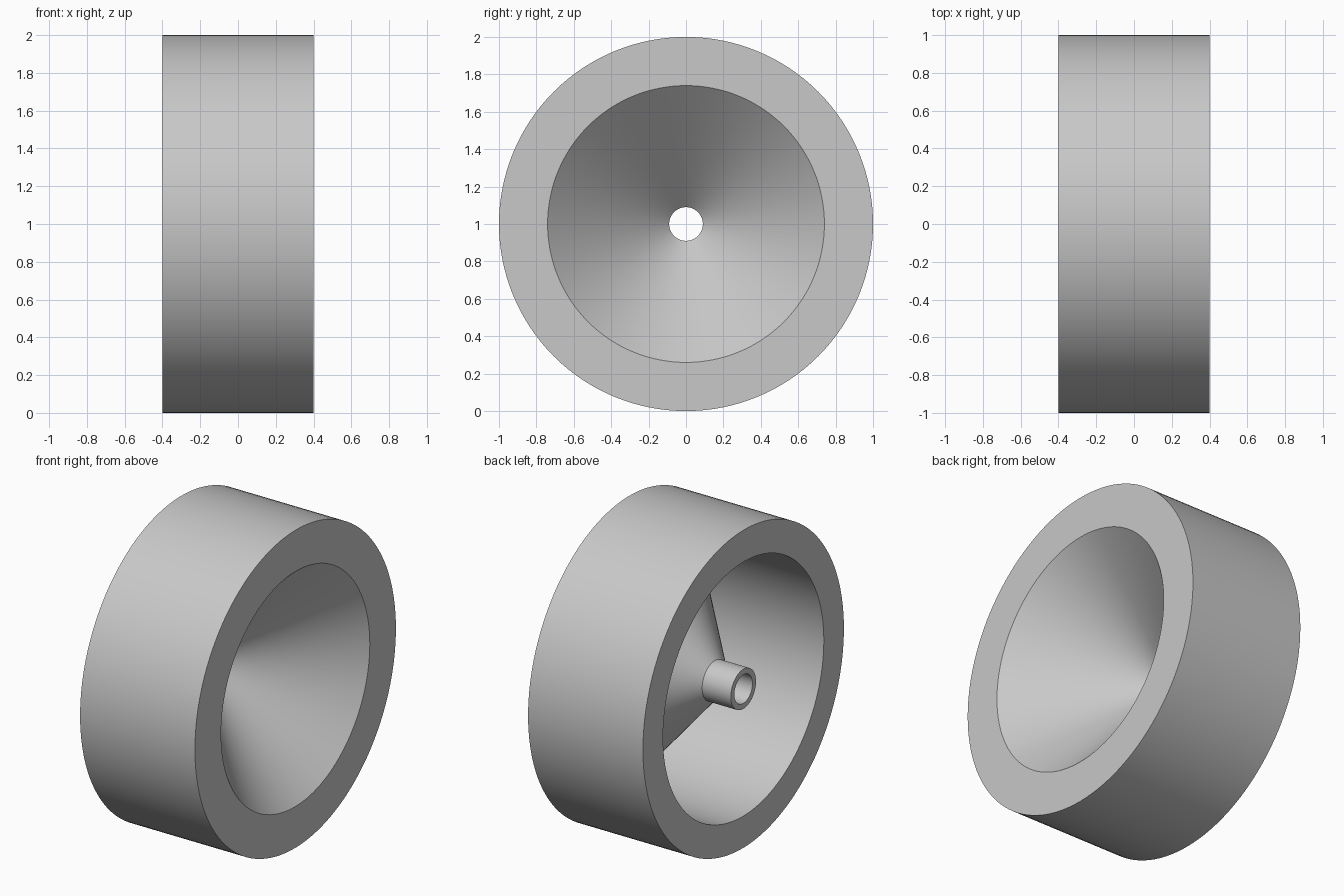
import bpy, bmesh, math
from mathutils import Vector

cube = bpy.data.objects.get("Cube")
if cube:
    bpy.data.objects.remove(cube, do_unlink=True)

CENTRE = Vector((0, 0, 1))
HALF_WIDTH = 0.4
SEGMENTS = 128

grey = bpy.data.materials.new("plain grey")
grey.use_nodes = True
colour = (0.58, 0.58, 0.58, 1)
grey.diffuse_color = colour
grey.node_tree.nodes["Principled BSDF"].inputs["Base Color"].default_value = colour


def lathe(name, profile):
    """Turn a closed (x, radius) outline around the horizontal axle."""
    bm = bmesh.new()
    verts = [bm.verts.new(CENTRE + Vector((x, 0, r))) for x, r in profile]
    edges = [bm.edges.new((v, verts[i - 1])) for i, v in enumerate(verts)]
    bmesh.ops.spin(bm, geom=verts + edges, cent=CENTRE, axis=(1, 0, 0),
                   angle=math.tau, steps=SEGMENTS, use_merge=True)
    bmesh.ops.remove_doubles(bm, verts=bm.verts, dist=0.0001)
    bmesh.ops.recalc_face_normals(bm, faces=bm.faces)
    mesh = bpy.data.meshes.new(name)
    bm.to_mesh(mesh)
    bm.free()
    mesh.materials.append(grey)
    obj = bpy.data.objects.new(name, mesh)
    bpy.context.collection.objects.link(obj)
    bpy.ops.object.select_all(action="DESELECT")
    obj.select_set(True)
    bpy.context.view_layer.objects.active = obj
    bpy.ops.object.shade_smooth_by_angle(angle=math.radians(25))
    return obj


# Wide outer ring
lathe("outer_ring", [(-HALF_WIDTH, 0.8), (-HALF_WIDTH, 1.0),
                     (HALF_WIDTH, 1.0), (HALF_WIDTH, 0.8)])

# Conical dish that runs into the hollow hub tube
hub_start = -0.2
lathe("dish_and_hub", [(HALF_WIDTH, 0.8), (hub_start, 0.125),
                       (-HALF_WIDTH, 0.125), (-HALF_WIDTH, 0.09),
                       (hub_start, 0.09), (HALF_WIDTH, 0.74)])
